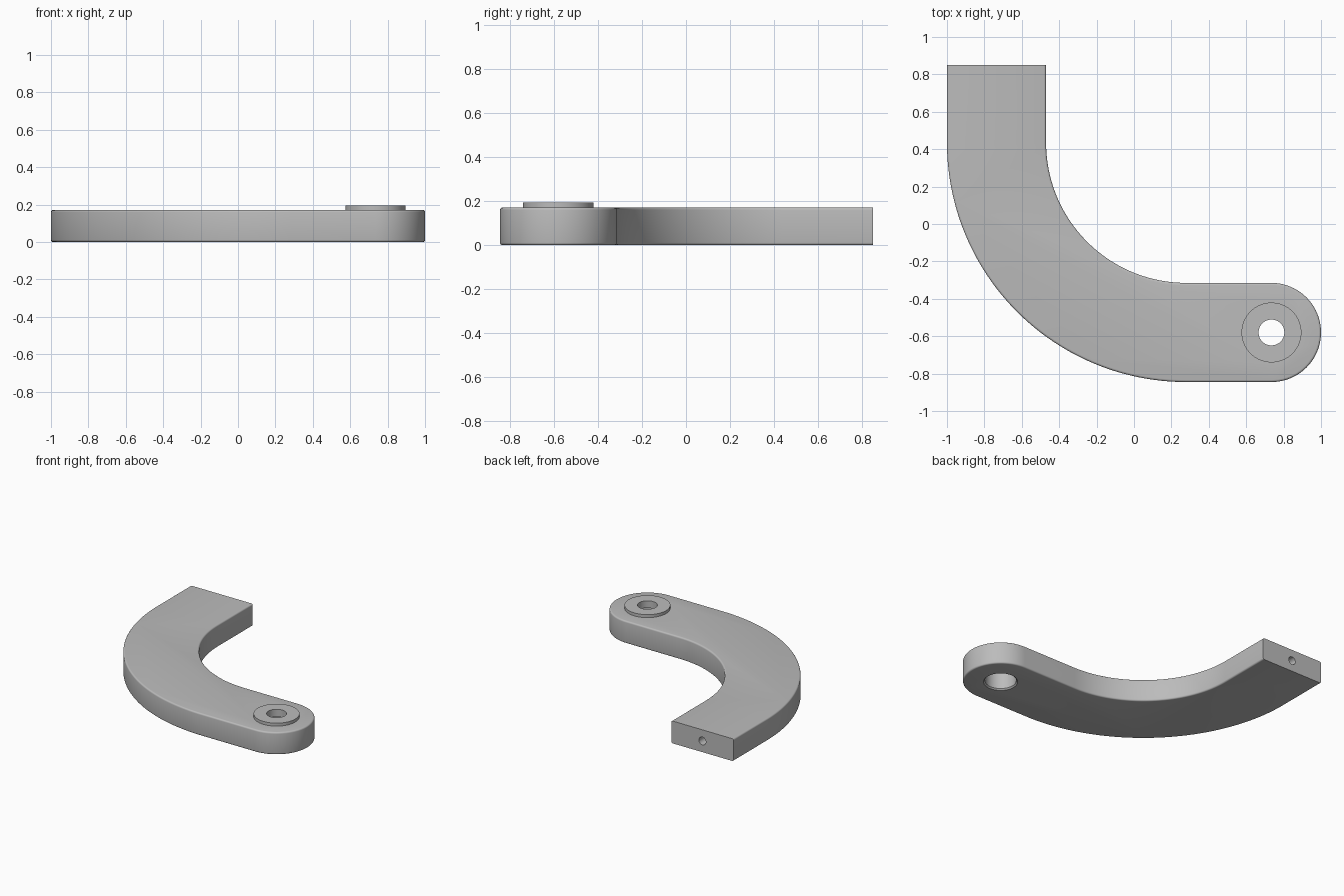
import bpy, bmesh
from math import pi, sin, cos, radians
from mathutils import Matrix

cube = bpy.data.objects.get("Cube")
if cube:
    bpy.data.objects.remove(cube, do_unlink=True)

HEIGHT, BOSS_TOP, WIDTH = 0.172, 0.195, 0.53
END_Y = 0.85
PIVOT = (0.735, -0.58)
BEND = (0.28, 0.435)
R_IN = 0.75
R_OUT = R_IN + WIDTH

grey = bpy.data.materials.new("satin_grey")
grey.use_nodes = True
grey.diffuse_color = (0.5, 0.5, 0.5, 1)
grey.node_tree.nodes["Principled BSDF"].inputs["Base Color"].default_value = (0.5, 0.5, 0.5, 1)


def finish(bm, name):
    bmesh.ops.recalc_face_normals(bm, faces=bm.faces[:])
    mesh = bpy.data.meshes.new(name)
    bm.to_mesh(mesh)
    bm.free()
    mesh.materials.append(grey)
    obj = bpy.data.objects.new(name, mesh)
    bpy.context.collection.objects.link(obj)
    return obj


def arc(centre, r, start, end, steps):
    angles = [radians(start + (end - start) * i / steps) for i in range(steps + 1)]
    return [(centre[0] + r * cos(a), centre[1] + r * sin(a)) for a in angles]


def lathe(name, profile, matrix, sides=64):
    """Closed solid turned from (radius, height) points."""
    bm = bmesh.new()
    rings = [[bm.verts.new((r * cos(2 * pi * i / sides), r * sin(2 * pi * i / sides), z))
              for i in range(sides)] for r, z in profile]
    for low, high in zip(rings, rings[1:]):
        for i in range(sides):
            j = (i + 1) % sides
            bm.faces.new((low[i], low[j], high[j], high[i]))
    bm.faces.new(rings[0])
    bm.faces.new(rings[-1])
    bm.transform(matrix)
    return finish(bm, name)


def combine(target, tool, operation):
    mod = target.modifiers.new(tool.name, 'BOOLEAN')
    mod.operation, mod.object, mod.solver = operation, tool, 'EXACT'
    bpy.context.view_layer.objects.active = target
    bpy.ops.object.modifier_apply(modifier=mod.name)
    bpy.data.objects.remove(tool, do_unlink=True)


# Curved arm: straight end, quarter bend, straight run and round nose
outline = [(BEND[0] - R_OUT, END_Y)]
outline += arc(BEND, R_OUT, 180, 270, 56)
outline += arc(PIVOT, WIDTH / 2, -90, 90, 40)
outline += arc(BEND, R_IN, 270, 180, 56)
outline += [(BEND[0] - R_IN, END_Y)]

bm = bmesh.new()
base = bm.faces.new([bm.verts.new((x, y, 0)) for x, y in outline])
top = bmesh.ops.extrude_face_region(bm, geom=[base], use_keep_orig=True)
bmesh.ops.translate(bm, vec=(0, 0, HEIGHT),
                    verts=[v for v in top["geom"] if isinstance(v, bmesh.types.BMVert)])
bmesh.ops.recalc_face_normals(bm, faces=bm.faces[:])

# Rounded long rims, with the cut end left sharp
rims = [e for e in bm.edges
        if abs(e.verts[0].co.z - e.verts[1].co.z) < 1e-5
        and not all(v.co.y > END_Y - 1e-4 for v in e.verts)]
bmesh.ops.bevel(bm, geom=rims, offset=0.012, segments=4, profile=0.5, affect='EDGES')
arm = finish(bm, "curved_arm")

# Raised pivot boss
at_pivot = Matrix.Translation((*PIVOT, 0))
combine(arm, lathe("pivot_boss", [(0.16, 0.1), (0.16, BOSS_TOP)], at_pivot), 'UNION')

# Stepped pivot bore, wide and chamfered underneath
bore = [(0.13, -0.01), (0.11, 0.01), (0.11, 0.14), (0.069, 0.14), (0.069, 0.3)]
combine(arm, lathe("pivot_bore", bore, at_pivot), 'DIFFERENCE')

# Blind pin hole in the cut end
at_end = Matrix.Translation((BEND[0] - R_OUT + WIDTH / 2, END_Y, HEIGHT / 2)) @ Matrix.Rotation(pi / 2, 4, 'X')
combine(arm, lathe("pin_hole", [(0.03, -0.1), (0.03, 0.25)], at_end, 32), 'DIFFERENCE')

bpy.ops.object.select_all(action='DESELECT')
arm.select_set(True)
bpy.context.view_layer.objects.active = arm
bpy.ops.object.shade_smooth_by_angle(angle=radians(30))
